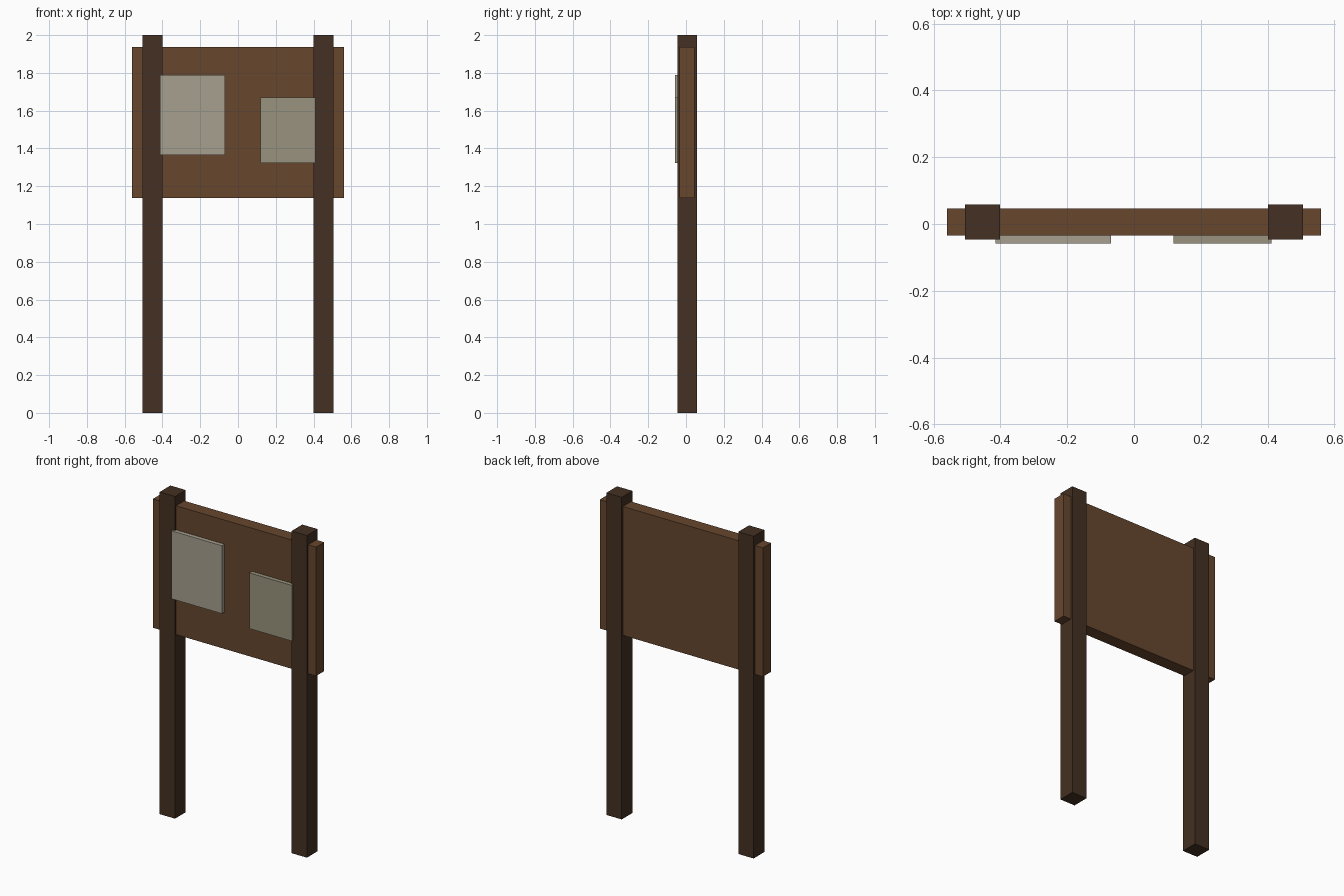
import bpy

if "Cube" in bpy.data.objects:
    bpy.data.objects.remove(bpy.data.objects["Cube"])


def material(name, rgb):
    m = bpy.data.materials.new(name)
    m.diffuse_color = (*rgb, 1)
    m.use_nodes = True
    m.node_tree.nodes["Principled BSDF"].inputs["Base Color"].default_value = m.diffuse_color
    return m


def box(name, x, y, z, mat):
    """Box from (min, max) ranges on each axis."""
    bpy.ops.mesh.primitive_cube_add(size=1, location=[(a + b) / 2 for a, b in (x, y, z)])
    o = bpy.context.object
    o.name = name
    o.scale = [b - a for a, b in (x, y, z)]
    bpy.ops.object.transform_apply(location=False, rotation=False, scale=True)
    o.data.materials.append(mat)
    return o


dark_wood = material("dark_wood", (0.058, 0.030, 0.016))
board_wood = material("board_wood", (0.135, 0.062, 0.027))
light_paper = material("light_paper", (0.38, 0.35, 0.275))
aged_paper = material("aged_paper", (0.315, 0.29, 0.205))

# Two upright posts
for side, cx in (("left", -0.453), ("right", 0.453)):
    box(side + "_post", (cx - 0.0525, cx + 0.0525), (-0.046, 0.059), (0, 2), dark_wood)

# Notice board panel between and through the posts
box("board", (-0.56, 0.56), (-0.034, 0.046), (1.138, 1.938), board_wood)

# Pinned notices on the front
box("large_notice", (-0.414, -0.069), (-0.059, -0.033), (1.366, 1.788), light_paper)
box("small_notice", (0.119, 0.411), (-0.059, -0.033), (1.324, 1.67), aged_paper)
